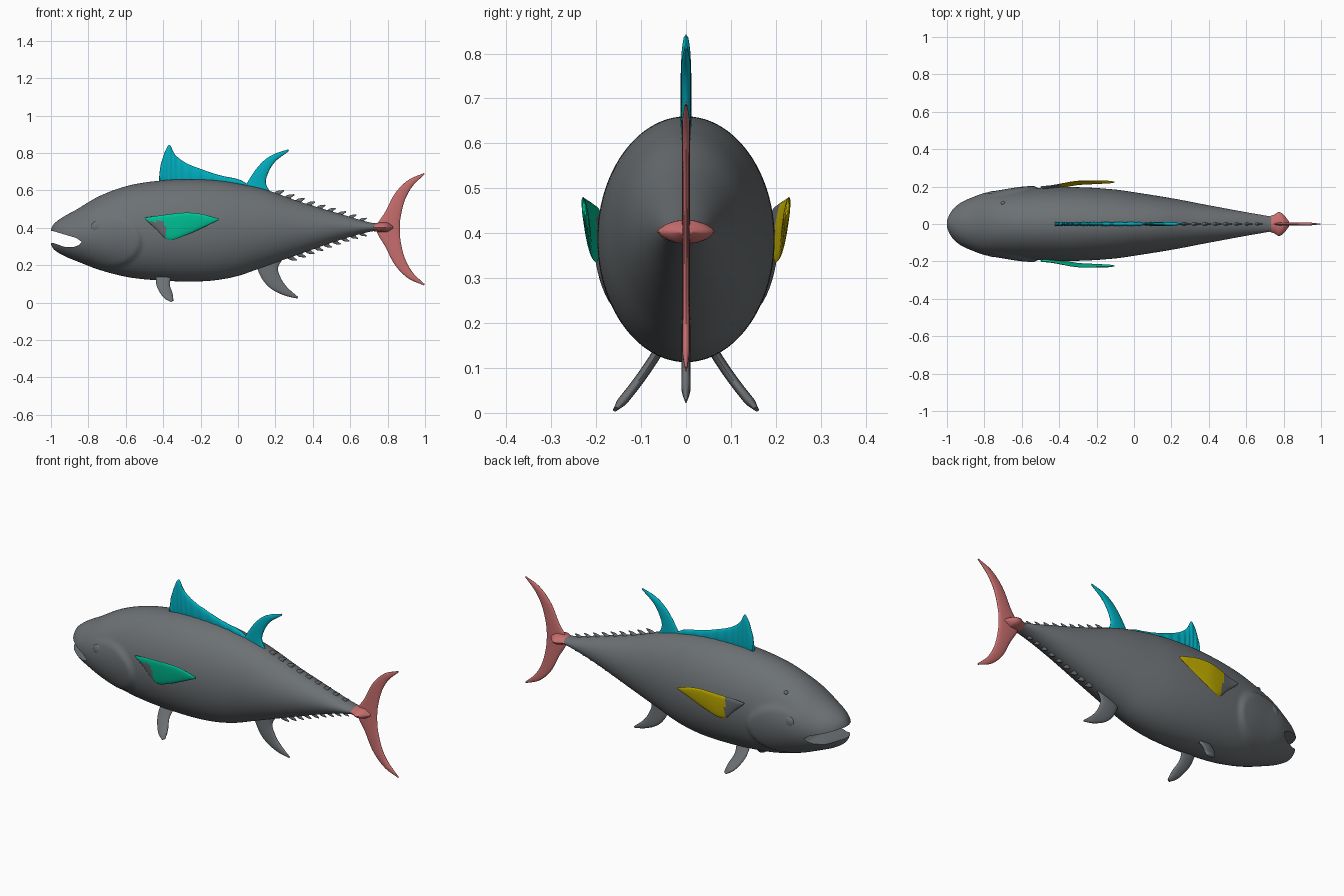
import bpy, bmesh, math
from mathutils import Vector

if "Cube" in bpy.data.objects:
    bpy.data.objects.remove(bpy.data.objects["Cube"])


def curve(tab, x):
    """Smooth interpolation of a table of (x, value) points."""
    n = len(tab)
    if x <= tab[0][0]:
        return tab[0][1]
    if x >= tab[-1][0]:
        return tab[-1][1]
    i = max(k for k in range(n - 1) if tab[k][0] <= x)

    def slope(k):
        a, b = tab[max(k - 1, 0)], tab[min(k + 1, n - 1)]
        return (b[1] - a[1]) / (b[0] - a[0])
    (x0, y0), (x1, y1) = tab[i], tab[i + 1]
    h = x1 - x0
    t = (x - x0) / h
    return ((2*t**3 - 3*t*t + 1) * y0 + (t**3 - 2*t*t + t) * h * slope(i)
            + (3*t*t - 2*t**3) * y1 + (t**3 - t*t) * h * slope(i + 1))


def along(pts, t):
    """Point at fraction t of a smooth path through pts."""
    n = len(pts) - 1
    return Vector([curve([(i / n, p[k]) for i, p in enumerate(pts)], t) for k in range(2)])


def smooth(t):
    t = min(max(t, 0), 1)
    return t * t * (3 - 2 * t)


def material(name, col):
    m = bpy.data.materials.new(name)
    m.diffuse_color = (*col, 1)
    m.use_nodes = True
    m.node_tree.nodes["Principled BSDF"].inputs["Base Color"].default_value = m.diffuse_color
    return m


slate = material("slate", (0.15, 0.165, 0.175))
teal = material("teal", (0.0, 0.42, 0.52))
red = material("red", (0.57, 0.155, 0.155))
green = material("green", (0.0, 0.57, 0.32))
yellow = material("yellow", (0.58, 0.45, 0.0))


def finish(ob, angle=50):
    bpy.ops.object.select_all(action='DESELECT')
    bpy.context.view_layer.objects.active = ob
    ob.select_set(True)
    bpy.ops.object.shade_smooth_by_angle(angle=math.radians(angle))


def loft(name, rings, mat=slate):
    bm = bmesh.new()
    vs = [[bm.verts.new(p) for p in r] for r in rings]
    n = len(rings[0])
    for a, b in zip(vs, vs[1:]):
        for j in range(n):
            bm.faces.new((a[j], a[(j + 1) % n], b[(j + 1) % n], b[j]))
    bm.faces.new(vs[0])
    bm.faces.new(vs[-1])
    bmesh.ops.recalc_face_normals(bm, faces=bm.faces)
    me = bpy.data.meshes.new(name)
    bm.to_mesh(me)
    bm.free()
    ob = bpy.data.objects.new(name, me)
    bpy.context.collection.objects.link(ob)
    me.materials.append(mat)
    finish(ob)
    return ob


def fin(name, lead, trail, thick, place=None, mat=slate, steps=28, ribs=0, power=.8):
    """Lens-section blade between two edges; place maps (u, offset, v) to 3D."""
    place = place or (lambda u, o, v: (u, o, v))
    rings = []
    for i in range(steps + 1):
        t = i / steps
        a, b = along(lead, t), along(trail, t)
        ring = []
        for j in range(16):
            w = 2 * math.pi * j / 16
            p = a.lerp(b, 0.5 - 0.5 * math.cos(w))
            th = thick * min(1, (b - a).length / thick / 2)
            th *= 1 + (0.15 * math.sin(t * ribs * 2 * math.pi) if ribs else 0)
            s = math.sin(w)
            o = math.copysign(abs(s) ** power, s) * th / 2
            ring.append(place(p.x, o, p.y))
        rings.append(ring)
    return loft(name, rings, mat)


# Body outlines: back, belly, half width
TOP = [(-1, .395), (-.985, .42), (-.94, .455), (-.87, .494), (-.74, .57), (-.58, .627), (-.39, .655),
       (-.24, .66), (-.1, .652), (.01, .635), (.145, .605), (.33, .54), (.545, .475), (.7, .43), (.78, .42)]
LOW = [(-1, .31), (-.985, .285), (-.94, .255), (-.87, .225), (-.74, .175), (-.58, .135), (-.39, .117),
       (-.24, .113), (-.12, .12), (0, .143), (.12, .185), (.33, .26), (.545, .335), (.7, .378), (.78, .387)]
WID = [(-1, .025), (-.99, .05), (-.97, .08), (-.93, .112), (-.87, .14), (-.8, .163), (-.7, .175),
       (-.58, .187), (-.4, .197), (-.25, .195), (-.1, .184), (0, .17), (.2, .138), (.4, .1), (.6, .063),
       (.72, .042), (.78, .03)]

# Body, with raised gill covers
rings = []
for i in range(141):
    x = -1 + 1.78 * (i / 140) ** 1.35
    t, l, w = curve(TOP, x), curve(LOW, x), curve(WID, x)
    ring = []
    for j in range(88):
        a = 2 * math.pi * j / 88
        z = (t + l) / 2 + (t - l) / 2 * math.sin(a)
        y = w * math.cos(a)
        d = math.hypot((x + .69) / .185, (z - .33) / .15)
        bulge = .014 * smooth((1 - d) / .16) * smooth((x + .88) / .3)
        ring.append((x, y + math.copysign(bulge, y) * min(1, abs(y) / .05), z))
    rings.append(ring)
body = loft("body", rings)

# Open mouth cut through the snout
gape = [(-1.1, .40), (-.99, .383), (-.92, .362), (-.865, .346), (-.835, .325), (-.85, .308),
        (-.88, .297), (-.93, .299), (-.985, .318), (-1.1, .335)]
cutter = loft("mouth_cutter", [[(x, y, z) for x, z in gape] for y in (-.3, .3)])
mod = body.modifiers.new("mouth", 'BOOLEAN')
mod.operation, mod.object, mod.solver = 'DIFFERENCE', cutter, 'EXACT'
bpy.context.view_layer.objects.active = body
bpy.ops.object.modifier_apply(modifier=mod.name)
bpy.data.objects.remove(cutter)
finish(body, 40)


# Eyes, and the single nostril on the left
for name, r, loc in (("right_eye", .03, (-.755, -.162, .405)), ("left_eye", .03, (-.755, .162, .405)),
                     ("nostril", .012, (-.7, .11, .533))):
    bpy.ops.mesh.primitive_uv_sphere_add(segments=24, ring_count=12, radius=r, location=loc)
    ob = bpy.context.object
    ob.name = name
    ob.scale = (1, .45 if r > .02 else 1, 1)
    ob.data.materials.append(slate)
    finish(ob)

# Dorsal fins
fin("front_dorsal_fin",
    [(-.42, .62), (-.4, .63), (-.37, .63), (-.33, .63), (-.28, .63), (-.2, .63), (-.1, .63), (.0, .615), (.06, .61)],
    [(-.423, .66), (-.41, .75), (-.37, .842), (-.335, .79), (-.28, .748), (-.2, .715), (-.1, .682), (.0, .66), (.05, .635)],
    .021, mat=teal, steps=96, ribs=12)
fin("rear_dorsal_fin",
    [(.03, .61), (.09, .705), (.145, .765), (.2, .797), (.27, .82)],
    [(.185, .575), (.15, .635), (.16, .69), (.2, .755), (.272, .81)], .02, mat=teal)

# Anal fin
fin("anal_fin",
    [(.09, .21), (.13, .125), (.18, .072), (.25, .038), (.318, .022)],
    [(.26, .26), (.215, .19), (.23, .13), (.265, .08), (.322, .03)], .02)

# Paired fins; the pectorals are grey near their roots
for s, side, col in ((-1, "right", green), (1, "left", yellow)):
    fin(side + "_pelvic_fin",
        [(-.44, .16), (-.435, .09), (-.4, .03), (-.36, .004)],
        [(-.35, .16), (-.365, .1), (-.35, .05), (-.345, .012)], .02,
        lambda u, o, v: (u, s * (.06 + .6 * (.14 - v) + 1.0 * max(.14 - v, 0) ** 2 + o), v + o * .5))
    pec = fin(side + "_pectoral_fin",
              [(-.5, .455), (-.44, .463), (-.36, .474), (-.28, .481), (-.2, .475), (-.105, .45)],
              [(-.49, .44), (-.44, .395), (-.37, .335), (-.27, .365), (-.19, .4), (-.105, .44)], .014,
              lambda u, o, v: (u, s * (.197 + .028 * smooth((u + .5) / .22) - .14 * (.45 - v) + o), v), col)
    pec.data.materials.append(slate)
    for f in pec.data.polygons:
        c = f.center
        if c.x < -.39 and (s > 0 or c.z < .435):
            f.material_index = 1

# Tail fin and its side keels
up_lead = [(.74, .395), (.79, .49), (.84, .585), (.91, .655), (.995, .693)]
up_trail = [(.865, .395), (.87, .46), (.893, .55), (.935, .625), (.998, .686)]


def flip(p):
    return [(x, .785 - z) for x, z in p[:0:-1]]


fin("tail_fin", flip(up_lead) + up_lead, flip(up_trail) + up_trail, .017, mat=red, steps=60)
fin("tail_keel",
    [(.725, -.042), (.75, -.05), (.775, -.064), (.8, -.05), (.83, -.012)],
    [(.725, .042), (.75, .05), (.775, .064), (.8, .05), (.83, .012)], .054,
    lambda u, o, v: (u, v, .403 + o), red, power=1.4)

# Finlets along back and belly
for tab, s, x0, label in ((TOP, 1, .215, "upper"), (LOW, -1, .285, "lower")):
    for k in range(9):
        x = x0 + k * (.665 - x0) / 8
        z = curve(tab, x)
        q = 1 - .03 * k
        fin(f"{label}_finlet_{k + 1}",
            [(x - .035 * q, z - s * .004), (x - .005, z + s * .016 * q), (x + .03 * q, z + s * .02 * q)],
            [(x + .02 * q, z - s * .022), (x + .012 * q, z - s * .002), (x + .032 * q, z + s * .014 * q)],
            .018, steps=8)
